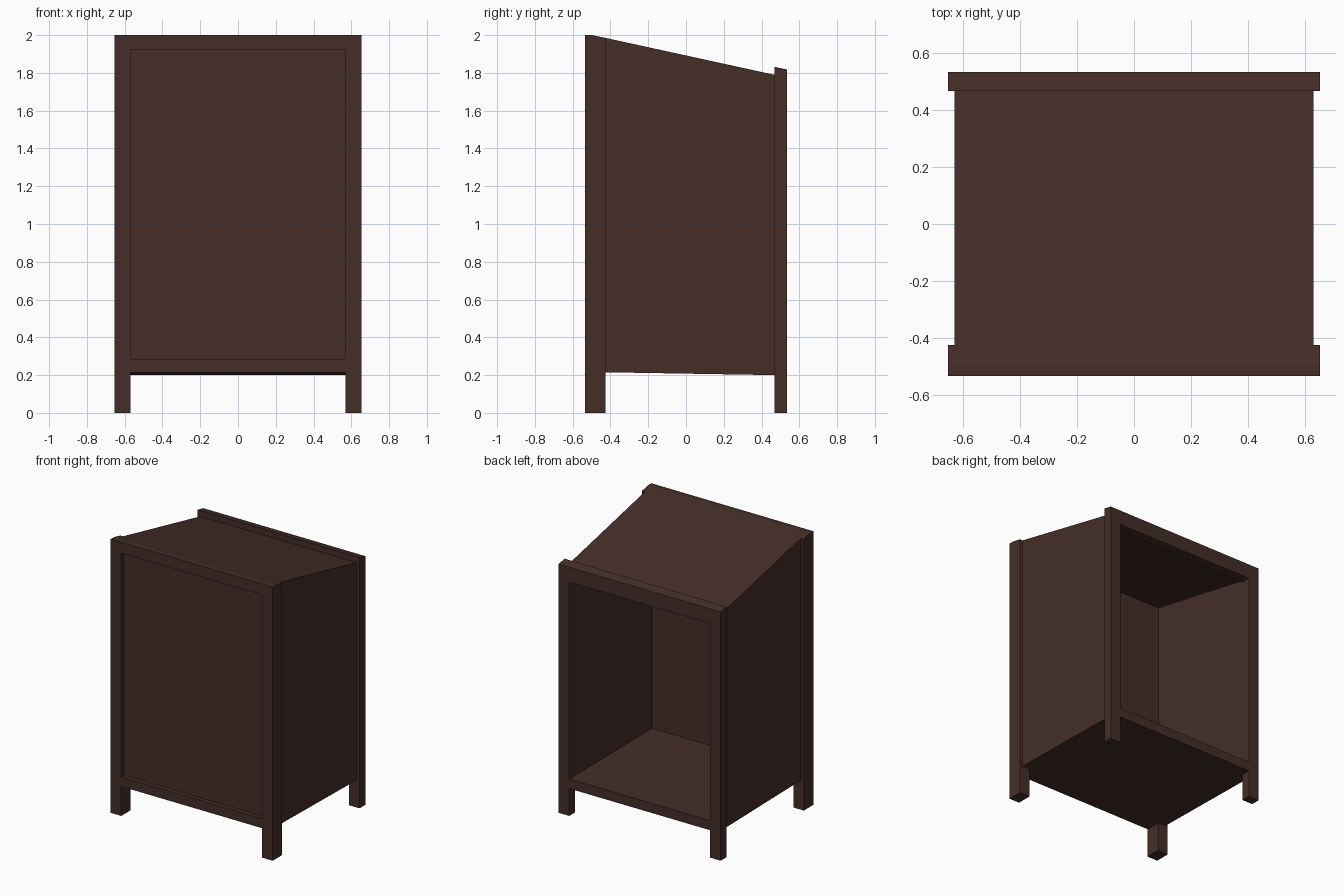
import bpy, bmesh

if "Cube" in bpy.data.objects:
    bpy.data.objects.remove(bpy.data.objects["Cube"])

wood = bpy.data.materials.new("dark_wood")
wood.diffuse_color = (0.058, 0.027, 0.02, 1)
wood.use_nodes = True
wood.node_tree.nodes["Principled BSDF"].inputs["Base Color"].default_value = wood.diffuse_color

OUT, WALL, IN = 0.655, 0.632, 0.57   # half widths: posts, outer wall, inner wall


def finish(name, bm):
    bmesh.ops.remove_doubles(bm, verts=bm.verts, dist=1e-5)
    bmesh.ops.recalc_face_normals(bm, faces=bm.faces)
    bmesh.ops.dissolve_limit(bm, angle_limit=0.005, verts=bm.verts, edges=bm.edges)
    me = bpy.data.meshes.new(name)
    bm.to_mesh(me)
    bm.free()
    me.materials.append(wood)
    ob = bpy.data.objects.new(name, me)
    bpy.context.collection.objects.link(ob)
    return ob


def frame(name, zs, sections):
    """Two posts joined by a low and a high rail; sections = (y, top z)."""
    xs = (-OUT, -IN, IN, OUT)
    bm = bmesh.new()
    ny = len(sections)
    grid = {}
    for i, x in enumerate(xs):
        for j, (y, top) in enumerate(sections):
            for k, z in enumerate(zs + [top]):
                grid[i, j, k] = bm.verts.new((x, y, z))
    cells = {(i, j, k) for i in range(3) for j in range(ny - 1) for k in range(4)
             if i != 1 or k in (1, 3)}
    ring = ((0, 0), (1, 0), (1, 1), (0, 1))
    for c in cells:
        for axis in range(3):
            for side in (0, 1):
                n = list(c)
                n[axis] += 2 * side - 1
                if tuple(n) in cells:
                    continue
                face = []
                for p in ring:
                    q = list(p)
                    q.insert(axis, side)
                    face.append(grid[c[0] + q[0], c[1] + q[1], c[2] + q[2]])
                bm.faces.new(face)
    return finish(name, bm)


def tube(name, front, back):
    """Rectangular sleeve; each end = (y, outer low, outer high, inner low, inner high)."""
    bm = bmesh.new()
    ends = []
    for y, lo, hi, ilo, ihi in (front, back):
        ends.append([[bm.verts.new((x, y, z)) for x, z in
                      ((-w, a), (w, a), (w, b), (-w, b))]
                     for w, a, b in ((WALL, lo, hi), (IN, ilo, ihi))])
    for s in range(4):
        t = (s + 1) % 4
        for layer in (0, 1):
            f, b = ends[0][layer], ends[1][layer]
            bm.faces.new((f[s], f[t], b[t], b[s]))
        for e in ends:
            bm.faces.new((e[0][s], e[0][t], e[1][t], e[1][s]))
    return finish(name, bm)


# Front posts and rails, top bevelled to follow the roof
frame("front_frame", [0, 0.215, 0.285, 1.92],
      [(-0.535, 2.0), (-0.497, 2.0), (-0.425, 1.985)])

# Back posts and rails around the open back
frame("back_frame", [0, 0.2, 0.27, 1.71], [(0.468, 1.832), (0.535, 1.818)])

# Side walls, floor and sloping roof
tube("cabinet_shell", (-0.425, 0.215, 1.985, 0.275, 1.9),
     (0.468, 0.2, 1.79, 0.27, 1.722))

# Recessed front panel
bm = bmesh.new()
bmesh.ops.create_cube(bm, size=1)
for v in bm.verts:
    v.co = (v.co.x * 2 * IN, -0.463 + v.co.y * 0.08, 1.1 + v.co.z * 1.65)
finish("front_panel", bm)
